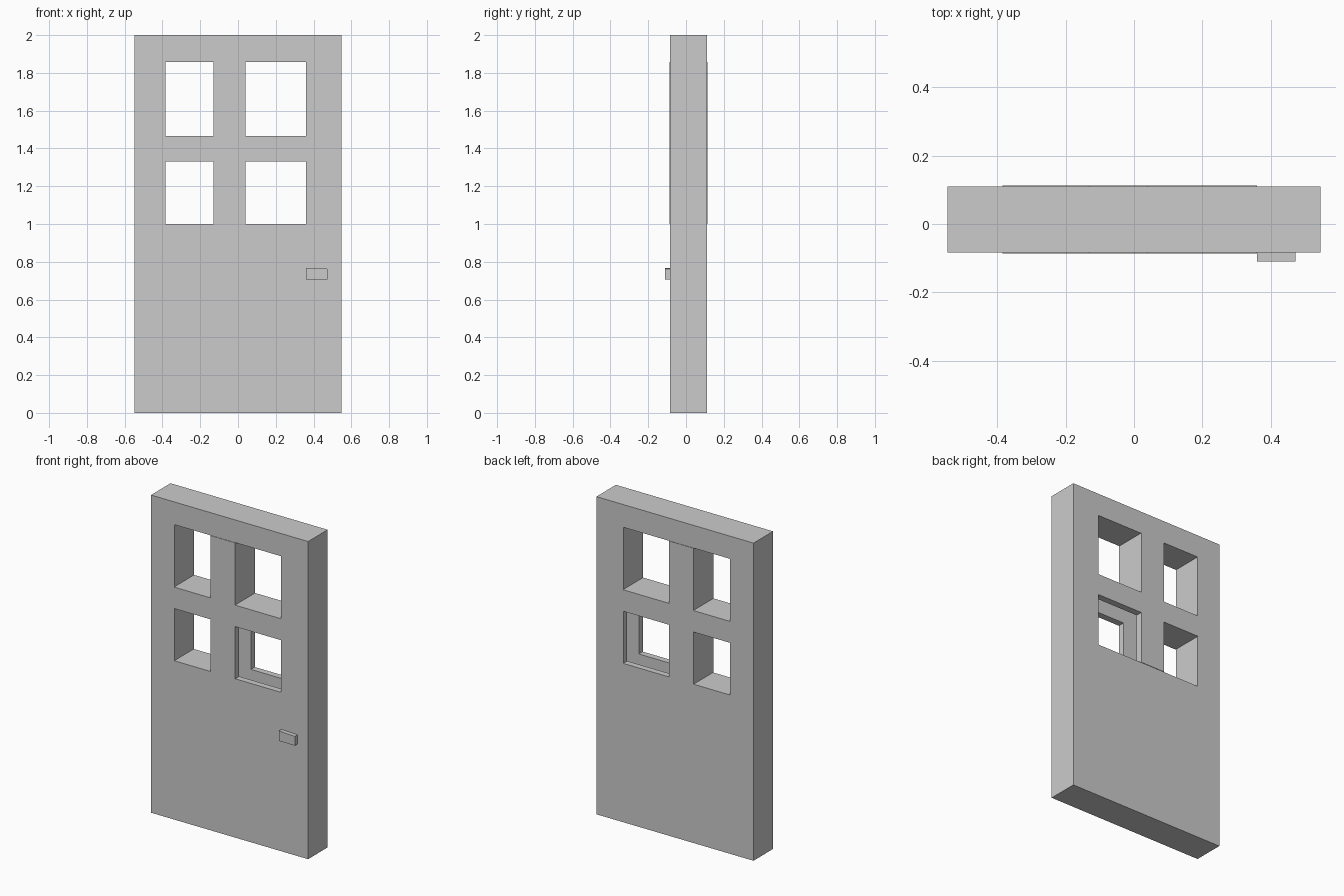
import bpy, bmesh

if "Cube" in bpy.data.objects:
    bpy.data.objects.remove(bpy.data.objects["Cube"])

FRONT, BACK = -0.084, 0.11              # slab thickness
X0, X1, X2, X3 = -0.385, -0.13, 0.04, 0.36   # window columns
Z0, Z1, Z2, Z3 = 1.0, 1.33, 1.465, 1.857     # window rows


def prism(name, outline, y0, y1):
    """Extrude an (x, z) outline from y0 to y1."""
    bm = bmesh.new()
    face = bm.faces.new([bm.verts.new((x, y0, z)) for x, z in outline])
    ext = bmesh.ops.extrude_face_region(bm, geom=[face])
    verts = [g for g in ext["geom"] if isinstance(g, bmesh.types.BMVert)]
    bmesh.ops.translate(bm, verts=verts, vec=(0, y1 - y0, 0))
    bmesh.ops.recalc_face_normals(bm, faces=bm.faces)
    mesh = bpy.data.meshes.new(name)
    bm.to_mesh(mesh)
    bm.free()
    obj = bpy.data.objects.new(name, mesh)
    bpy.context.collection.objects.link(obj)
    return obj


def box(name, x0, x1, y0, y1, z0, z1):
    return prism(name, [(x0, z0), (x1, z0), (x1, z1), (x0, z1)], y0, y1)


def cut(obj, cutter):
    mod = obj.modifiers.new("cut", "BOOLEAN")
    mod.operation, mod.solver, mod.object = "DIFFERENCE", "EXACT", cutter
    bpy.context.view_layer.objects.active = obj
    bpy.ops.object.modifier_apply(modifier=mod.name)


# Door slab and the cross of glazing bars, which stands very slightly proud
slab = box("door_slab", -0.547, 0.547, FRONT, BACK, 0, 2)
bars = prism("glazing_bars", [
    (X1, Z0), (X2, Z0), (X2, Z1), (X3, Z1), (X3, Z2), (X2, Z2),
    (X2, Z3), (X1, Z3), (X1, Z2), (X0, Z2), (X0, Z1), (X1, Z1)],
    FRONT - 0.003, BACK + 0.003)

# Window opening in the slab
opening = box("opening_cutter", X0, X3, -0.5, 0.5, Z0, Z3)
cut(slab, opening)

# Glass slot all round the lower right window
g = 0.095
slot = box("slot_cutter", X2 - g, X3 + g, -0.045, 0.071, Z0 - g, Z1 + g)
cut(slab, slot)
cut(bars, slot)

for helper in (opening, slot):
    bpy.data.objects.remove(helper)

# Handle plate, top edge slightly sloped
prism("handle", [(0.361, 0.705), (0.473, 0.705), (0.473, 0.763), (0.361, 0.768)],
      -0.11, FRONT)
